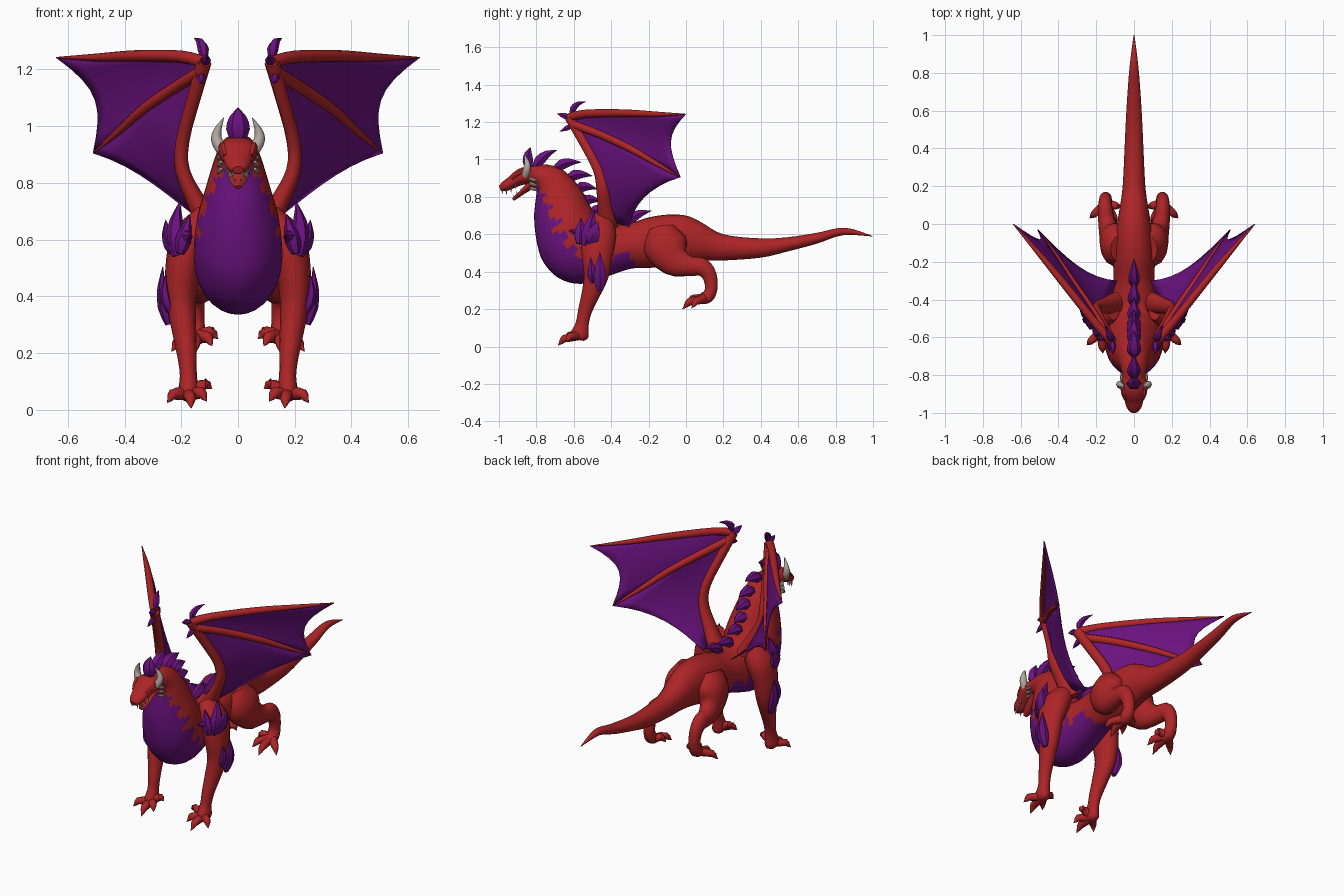
import bpy, bmesh, math
from mathutils import Vector

if "Cube" in bpy.data.objects:
    bpy.data.objects.remove(bpy.data.objects["Cube"])


def material(name, rgb):
    m = bpy.data.materials.new(name)
    m.diffuse_color = (*rgb, 1)
    m.use_nodes = True
    m.node_tree.nodes["Principled BSDF"].inputs["Base Color"].default_value = m.diffuse_color
    return m


RED = material("scale red", (0.42, 0.018, 0.020))
PURPLE = material("membrane purple", (0.145, 0.006, 0.21))
BONE = material("horn bone", (0.45, 0.40, 0.35))


def spline(rows, n):
    """Catmull-Rom interpolation of number rows."""
    out, last = [], len(rows) - 1
    for i in range(last):
        p = [rows[max(0, min(last, i + k))] for k in (-1, 0, 1, 2)]
        for s in range(n):
            t = s / n
            out.append([0.5 * (2 * b + (c - a) * t + (2 * a - 5 * b + 4 * c - d) * t * t
                               + (3 * b - a - 3 * c + d) * t ** 3) for a, b, c, d in zip(*p)])
    return out + [list(rows[-1])]


def finish(bm, name, mats, mirror, angle):
    bmesh.ops.recalc_face_normals(bm, faces=bm.faces)
    me = bpy.data.meshes.new(name)
    bm.to_mesh(me)
    bm.free()
    for m in mats:
        me.materials.append(m)
    ob = bpy.data.objects.new(name, me)
    bpy.context.collection.objects.link(ob)
    if mirror:
        ob.modifiers.new("mirror", 'MIRROR')
    bpy.ops.object.select_all(action='DESELECT')
    ob.select_set(True)
    bpy.context.view_layer.objects.active = ob
    bpy.ops.object.shade_smooth_by_angle(angle=math.radians(angle))
    return ob


def skin(bm, rings, rule=None):
    """Bridge equal rings into a capped tube; rule(i, j) picks the material."""
    vs = [[bm.verts.new(p) for p in r] for r in rings]
    n = len(rings[0])
    for i in range(len(vs) - 1):
        for j in range(n):
            k = (j + 1) % n
            f = bm.faces.new((vs[i][j], vs[i][k], vs[i + 1][k], vs[i + 1][j]))
            f.material_index = rule(i, j) if rule else 0
    bm.faces.new(vs[0])
    bm.faces.new(vs[-1])


def add_tube(bm, rows, sides=10, sub=3):
    """Tube along rows of x, y, z, radius, depth radius."""
    rows = spline([r if len(r) == 5 else (*r, r[3]) for r in rows], sub)
    pts = [Vector(r[:3]) for r in rows]
    rings = []
    for i, r in enumerate(rows):
        t = (pts[min(i + 1, len(pts) - 1)] - pts[max(i - 1, 0)]).normalized()
        ref = Vector((1, 0, 0)) if abs(t.x) < 0.9 else Vector((0, 1, 0))
        u = (ref - t * ref.dot(t)).normalized()
        v = t.cross(u)
        rx, ry = max(r[3], 0.001), max(r[4], 0.001)
        angs = [2 * math.pi * k / sides for k in range(sides)]
        rings.append([pts[i] + u * rx * math.cos(a) + v * ry * math.sin(a) for a in angs])
    skin(bm, rings)


def tubes(name, mat, paths, mirror=True, sides=10, sub=3, angle=50):
    bm = bmesh.new()
    for p in paths:
        add_tube(bm, p, sides, sub)
    return finish(bm, name, [mat], mirror, angle)


def leaf(base, tip, w, d, bend=(0, 0, 0)):
    """Pointed scale path, bulging near its base."""
    a, b, c = Vector(base), Vector(tip), Vector(bend)
    return [(*(a.lerp(b, t) + c * t * (1 - t) * 4), w * k, d * k)
            for t, k in ((0, 0.5), (0.3, 1), (0.65, 0.7), (1, 0))]


# Body, neck and tail: top y z, bottom y z, half width, belly angle
BODY = [(.99, .594, 1, .588, .003, 0), (.85, .635, .84, .595, .022, 0),
        (.7, .608, .7, .55, .034, 0), (.55, .585, .55, .51, .043, 0),
        (.4, .578, .4, .475, .05, 0), (.2, .6, .2, .46, .06, 0),
        (.08, .665, .1, .46, .075, 0), (0, .7, 0, .45, .09, 0),
        (-.1, .705, -.1, .43, .105, 0), (-.2, .69, -.2, .42, .11, 0),
        (-.3, .66, -.3, .415, .11, 75), (-.4, .65, -.42, .375, .125, 80),
        (-.45, .66, -.56, .335, .14, 82), (-.47, .68, -.68, .365, .155, 85),
        (-.49, .715, -.765, .455, .155, 85), (-.52, .765, -.8, .57, .145, 78),
        (-.55, .825, -.812, .69, .12, 68), (-.6, .89, -.805, .775, .098, 56),
        (-.66, .945, -.8, .825, .08, 45), (-.74, .972, -.81, .855, .067, 35),
        (-.83, .965, -.84, .87, .055, 0)]
SIDES = 28
rows, rings = spline(BODY, 4), []
for ty, tz, by, bz, hw, _ in rows:
    c, v = Vector((0, (ty + by) / 2, (tz + bz) / 2)), Vector((0, by - ty, bz - tz)) / 2
    angs = [2 * math.pi * k / SIDES for k in range(SIDES)]
    rings.append([c + v * math.cos(a) + Vector((hw * math.sin(a), 0, 0)) for a in angs])


def belly(i, j):
    a = (j + 0.5) * 360 / SIDES
    limit = rows[i][5] - (0, 7, 14, 20)[i % 4] + 8
    return int(rows[i][5] > 8 and min(a, 360 - a) < limit)


bm = bmesh.new()
skin(bm, rings, belly)
finish(bm, "body", [RED, PURPLE], False, 60)

# Head
tubes("upper_head", RED, [[(0, -.79, .92, .052, .045), (0, -.85, .915, .072, .047),
      (0, -.89, .903, .068, .043), (0, -.93, .878, .051, .033),
      (0, -.97, .856, .04, .027), (0, -.995, .845, .02, .014)]], False, 12)
tubes("lower_jaw", RED, [[(0, -.82, .872, .048, .028), (0, -.87, .83, .034, .016),
      (0, -.905, .802, .026, .012), (0, -.925, .785, .012, .008)]], False, 10)
tubes("brow", RED, [[(.045, -.93, .895, .008), (.055, -.89, .925, .014),
                     (.055, -.84, .94, .006)]], sides=6)
tubes("horn", BONE, [[(.055, -.86, .915, .022), (.075, -.85, .95, .02),
      (.072, -.85, .985, .014), (.05, -.865, 1.03, .001)]], sides=8)
tubes("cheek_spike", BONE, [leaf((.06, -.84, z), (.07, -.785, z - .02), .01, .01)
                            for z in (.9, .875, .85)], sides=6, sub=2)
tubes("teeth", BONE,
      [[(x, y, z, .006), (x, y, z - .026, 0)] for x, y, z in
       ((.018, -.982, .842), (.032, -.96, .838), (.036, -.935, .85), (.042, -.91, .867))]
      + [[(x, y, z, .005), (x, y - .004, z + .024, 0)] for x, y, z in
         ((.010, -.918, .79), (.02, -.902, .805), (.026, -.88, .822))], sides=5, sub=1)

# Crest plates down the neck and back: base y z, tip y z, half width
CREST = [(-.84, .94, -.83, 1.065, .042), (-.81, .955, -.69, 1.05, .036),
         (-.70, .95, -.56, .985, .038), (-.63, .9, -.50, .912, .038),
         (-.585, .84, -.475, .842, .038), (-.55, .77, -.455, .775, .036),
         (-.51, .71, -.39, .73, .036), (-.43, .66, -.3, .70, .034),
         (-.33, .65, -.185, .725, .03)]
tubes("crest_plate", PURPLE, [leaf((0, a, b), (0, c, d), w, .032, (0, -.01, .014))
                              for a, b, c, d, w in CREST], False, 6, 2, 35)

# Legs
tubes("front_leg", RED, [[(.11, -.45, .69, .04, .06), (.165, -.465, .60, .07, .095),
      (.195, -.475, .49, .062, .085), (.2, -.48, .38, .052, .068),
      (.19, -.51, .28, .043, .05), (.18, -.54, .19, .034, .038),
      (.175, -.555, .12, .03, .036), (.175, -.57, .06, .036, .05),
      (.175, -.575, .035, .02, .03)]], sides=14)
tubes("hind_leg", RED, [[(.06, -.13, .62, .07, .08), (.095, -.11, .54, .085, .12),
      (.125, -.06, .46, .06, .09), (.145, .02, .43, .045, .055),
      (.152, .085, .425, .038, .05), (.152, .125, .38, .034, .04),
      (.15, .135, .31, .032, .034), (.15, .115, .265, .036, .034),
      (.15, .08, .25, .03, .025)]], sides=14)


def foot(name, x, y, z, tips):
    paths = []
    for tx, ty, tz in tips:
        a, b = Vector((x, y, z)), Vector((tx, ty, tz))
        paths.append([(*a, .026), (*(a.lerp(b, .45) + Vector((0, 0, .012))), .022),
                      (*(a.lerp(b, .72) + Vector((0, 0, .02))), .02),
                      (*(a.lerp(b, .86) + Vector((0, 0, .008))), .011), (*b, 0)])
    tubes(name, RED, paths, sides=8, sub=2)


foot("front_toes", .175, -.57, .06,
     [(.11, -.645, .03), (.165, -.685, .005), (.25, -.64, .025), (.09, -.575, .075)])
foot("hind_toes", .15, .11, .262,
     [(.09, .005, .225), (.15, -.02, .20), (.235, .03, .205), (.07, .09, .25)])

# Armour scales on shoulder and elbow
tubes("shoulder_scale", PURPLE,
      [leaf((.215, -.54, .54), (.205, -.49, .735), .034, .04, (.01, 0, 0)),
       leaf((.215, -.52, .54), (.255, -.47, .67), .026, .045, (.01, 0, 0)),
       leaf((.205, -.57, .55), (.17, -.56, .69), .028, .034),
       leaf((.2, -.53, .60), (.165, -.625, .62), .026, .028)], sides=6, sub=2, angle=35)
tubes("elbow_scale", PURPLE,
      [leaf((.245, -.46, .3), (.265, -.46, .505), .022, .038, (.012, 0, 0)),
       leaf((.235, -.50, .34), (.255, -.51, .475), .02, .026, (.012, 0, 0))],
      sides=6, sub=2, angle=35)

# Wing bones
ARM = [(.10, -.42, .64), (.145, -.43, .73), (.195, -.445, .84), (.195, -.47, .95),
       (.155, -.55, 1.1), (.12, -.62, 1.225)]
FINGER1 = [(.12, -.62, 1.225), (.2, -.53, 1.245), (.36, -.33, 1.248), (.5, -.16, 1.242),
           (.64, 0, 1.242)]
FINGER2 = [(.13, -.61, 1.19), (.22, -.46, 1.135), (.33, -.30, 1.06), (.42, -.16, .98),
           (.51, -.03, .905)]
tubes("wing_arm", RED, [[(*p, r, s) for p, r, s in zip(
    ARM, (.045, .034, .026, .024, .024, .027), (.06, .045, .036, .03, .028, .03))]])
tubes("wing_finger", RED, [[(*p, r) for p, r in zip(f, (.024, .022, .02, .014, .002))]
                           for f in (FINGER1, FINGER2)], sides=8)
tubes("wing_claw", PURPLE,
      [leaf((.12, -.61, 1.235), (.155, -.535, 1.31), .02, .02, (-.01, -.02, .014)),
       leaf((.115, -.62, 1.225), (.11, -.69, 1.245), .018, .018),
       leaf((.13, -.61, 1.18), (.13, -.675, 1.15), .016, .016)], sides=6, sub=2)


# Wing membranes stretched between pairs of rails, with scalloped outer edges
def resample(rail, s):
    f = min(s, 0.9999) * (len(rail) - 1)
    i = int(f)
    return Vector(rail[i]).lerp(Vector(rail[i + 1]), f - i)


def membrane(name, rail_a, rail_b, scallop, sag):
    bm, n, m = bmesh.new(), 12, 8
    grid = []
    for i in range(n + 1):
        row = []
        for j in range(m + 1):
            t = j / m
            dip = 4 * t * (1 - t)
            s = i / n * (1 - scallop * dip)
            p = resample(rail_a, s).lerp(resample(rail_b, s), t)
            row.append(bm.verts.new(p + Vector(sag) * dip * i / n))
        grid.append(row)
    for i in range(n):
        for j in range(m):
            bm.faces.new((grid[i][j], grid[i + 1][j], grid[i + 1][j + 1], grid[i][j + 1]))
    ob = finish(bm, name, [PURPLE], True, 40)
    sol = ob.modifiers.new("thickness", 'SOLIDIFY')
    sol.thickness, sol.offset = 0.005, 0


membrane("outer_membrane", FINGER1, FINGER2, .13, (-.012, .008, 0))
membrane("inner_membrane", FINGER2, ARM[:0:-1] + [(.12, -.38, .66), (.09, -.3, .64)],
         .06, (0, -.03, .01))
